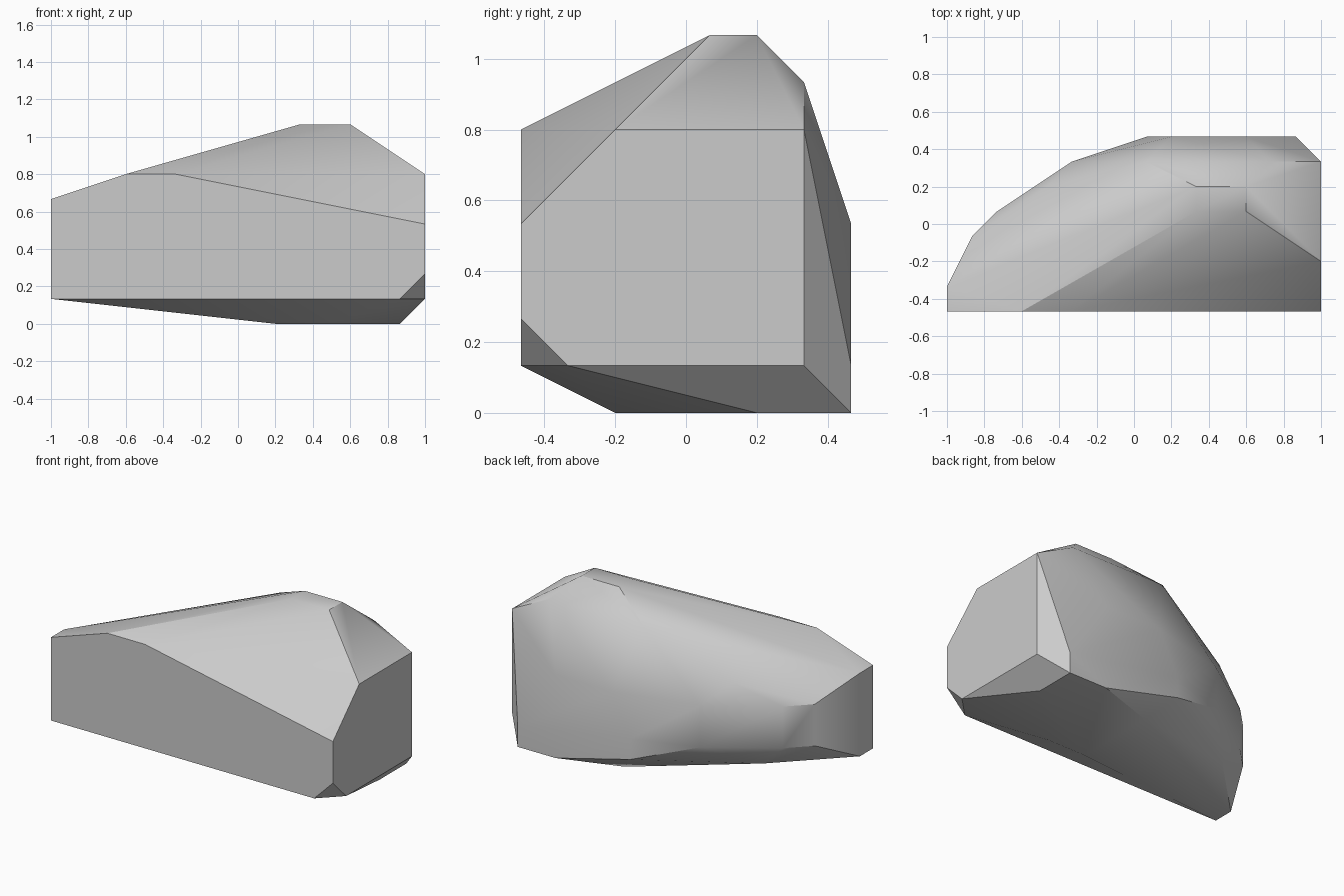
import bpy
import bmesh
import math

UNIT = 1 / 15  # the rock's corners sit on a coarse grid

cube = bpy.data.objects.get("Cube")
if cube:
    bpy.data.objects.remove(cube, do_unlink=True)


def flat_grey(name, value):
    """One plain material, the same in viewport and render."""
    mat = bpy.data.materials.new(name)
    mat.use_nodes = True
    colour = (value, value, value, 1)
    mat.diffuse_color = colour
    mat.node_tree.nodes["Principled BSDF"].inputs["Base Color"].default_value = colour
    return mat


def outline(bm, axis, level, points):
    """Add the corners of a flat facet lying across the given axis."""
    for pair in points:
        corner = list(pair)
        corner.insert("xyz".index(axis), level)
        bm.verts.new([c * UNIT for c in corner])


bm = bmesh.new()

# Flat cut front and flat cut end
outline(bm, "y", -7, [(-15, 2), (-15, 10), (-9, 12), (-5, 12), (15, 8), (15, 4), (13, 2)])
outline(bm, "x", 15, [(-3, 12), (5, 12), (5, 2), (-5, 2)])

# Crown and the shoulder behind it
outline(bm, "z", 16, [(5, 1), (9, 1), (9, 3), (5, 3)])
outline(bm, "z", 14, [(1, 5), (11, 5)])

# Back facet
outline(bm, "y", 7, [(1, 2), (1, 4), (3, 8), (9, 8), (13, 2)])

# Rounded flank towards the narrow end
for level in (4, 8):
    outline(bm, "z", level, [(-13, -1), (-11, 1), (-5, 5)])
outline(bm, "z", 10, [(-15, -5), (-7, 3)])

# Underside: chamfer ring and base
outline(bm, "z", 2, [(-15, -5), (-11, -1), (-9, 1)])
outline(bm, "z", 0, [(3, -3), (7, -3), (13, 3), (13, 7), (9, 7), (3, 5)])

# Wrap the facets into one solid and merge flat triangles
hull = bmesh.ops.convex_hull(bm, input=bm.verts)
loose = [v for v in bm.verts if not v.link_faces]
bmesh.ops.delete(bm, geom=loose, context="VERTS")
bmesh.ops.dissolve_limit(bm, angle_limit=math.radians(1), verts=bm.verts, edges=bm.edges)
bmesh.ops.recalc_face_normals(bm, faces=bm.faces)

mesh = bpy.data.meshes.new("rock")
bm.to_mesh(mesh)
bm.free()
mesh.materials.append(flat_grey("stone grey", 0.6))

rock = bpy.data.objects.new("rock", mesh)
bpy.context.collection.objects.link(rock)
bpy.context.view_layer.objects.active = rock
rock.select_set(True)
bpy.ops.object.shade_smooth_by_angle(angle=math.radians(30))
